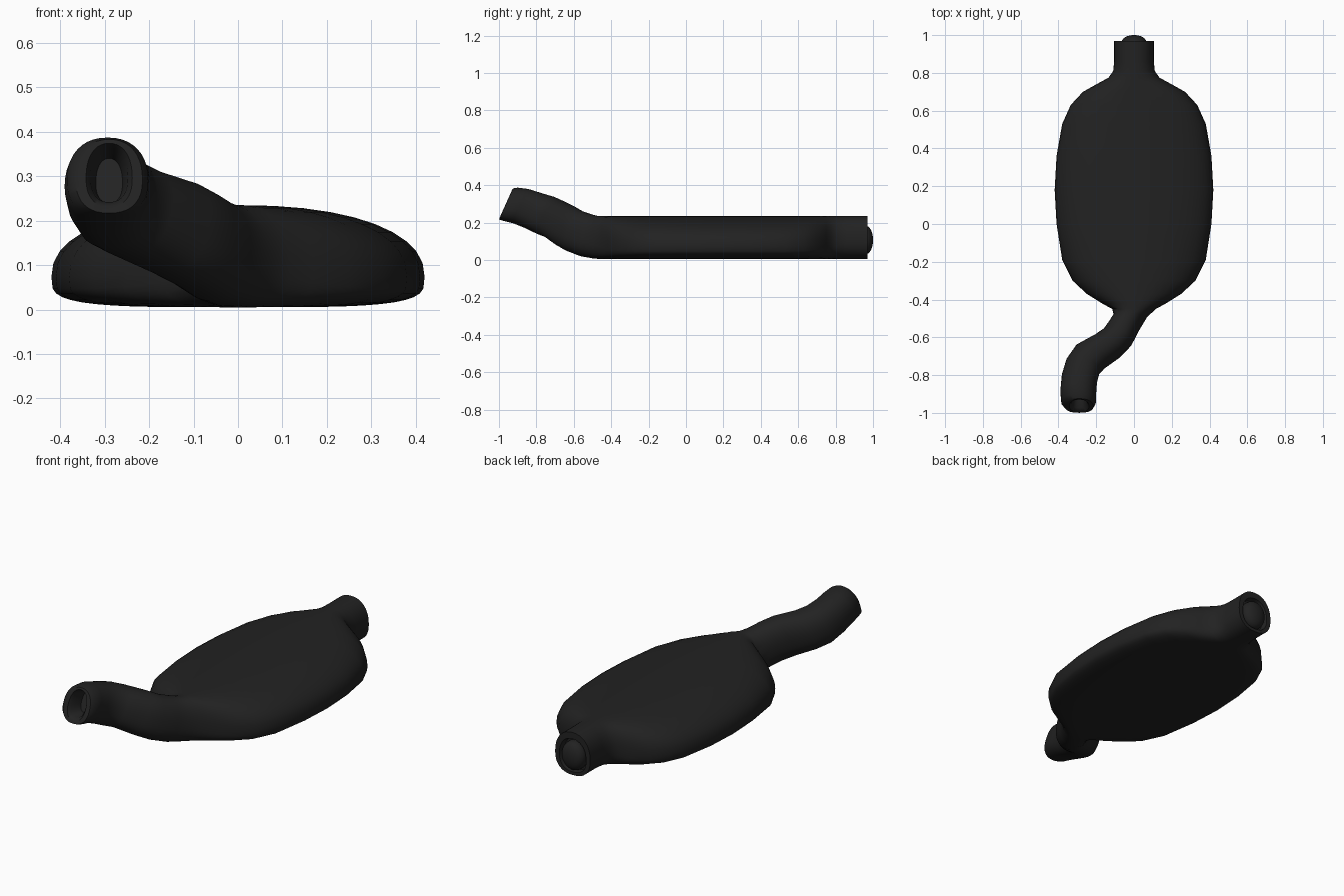
import bpy, bmesh, math
from mathutils import Vector

if "Cube" in bpy.data.objects:
    bpy.data.objects.remove(bpy.data.objects["Cube"])

N = 40  # points around each cross-section

black = bpy.data.materials.new("matte black")
black.diffuse_color = (0.016, 0.016, 0.016, 1)
black.use_nodes = True
black.node_tree.nodes["Principled BSDF"].inputs["Base Color"].default_value = black.diffuse_color


def section(left, right, lo, hi, lean=0.0, split=0.45):
    """Domed, flat-bottomed ring between two side points; lean tips its top backward."""
    l, r = Vector((*left, 0)), Vector((*right, 0))
    mid, across = (l + r) / 2, (r - l) / 2
    back = Vector((-across.y, across.x, 0)).normalized()
    zs, zc = lo + (hi - lo) * split, (lo + hi) / 2
    ring = []
    for i in range(N):
        a = 2 * math.pi * i / N
        c, s = math.cos(a), math.sin(a)
        # fuller curve below when the section is a flat-bottomed body
        e = 2 / 2.25 if s >= 0 else 2 / (2.2 + (0.47 - split) * 10)
        u = math.copysign(abs(c) ** e, c)
        v = math.copysign(abs(s) ** e, s)
        z = zs + v * ((hi - zs) if v >= 0 else (zs - lo))
        p = mid + across * u + back * (lean * (z - zc))
        ring.append((p.x, p.y, z))
    return ring


def loft(name, rings):
    bm = bmesh.new()
    vs = [[bm.verts.new(p) for p in ring] for ring in rings]
    for a, b in zip(vs, vs[1:]):
        for i in range(N):
            j = (i + 1) % N
            bm.faces.new((a[i], a[j], b[j], b[i]))
    bm.faces.new(vs[0])
    bm.faces.new(vs[-1])
    bmesh.ops.recalc_face_normals(bm, faces=bm.faces)
    me = bpy.data.meshes.new(name)
    bm.to_mesh(me)
    bm.free()
    ob = bpy.data.objects.new(name, me)
    bpy.context.collection.objects.link(ob)
    finish(ob)
    return ob


def finish(ob):
    ob.data.materials.append(black)
    bpy.ops.object.select_all(action='DESELECT')
    ob.select_set(True)
    bpy.context.view_layer.objects.active = ob
    bpy.ops.object.shade_smooth_by_angle(angle=math.radians(45))


# curved front pipe: hollow mouth, rolled rim, then the bend down to the body
rings = [
    section((-0.32, -0.88), (-0.26, -0.88), 0.24, 0.34, 0.45),
    section((-0.332, -0.945), (-0.248, -0.945), 0.242, 0.366, 0.45),
    section((-0.342, -0.962), (-0.238, -0.962), 0.232, 0.374, 0.45),
    section((-0.365, -0.962), (-0.215, -0.962), 0.217, 0.383, 0.45),
    section((-0.385, -0.94), (-0.202, -0.94), 0.21, 0.387, 0.45),
    section((-0.39, -0.88), (-0.2, -0.89), 0.197, 0.38, 0.45),
    section((-0.38, -0.79), (-0.196, -0.84), 0.17, 0.358, 0.45),
    section((-0.355, -0.71), (-0.183, -0.79), 0.14, 0.338, 0.45),
    section((-0.305, -0.64), (-0.15, -0.757), 0.12, 0.315, 0.45),
    section((-0.215, -0.592), (-0.065, -0.695), 0.08, 0.287, 0.45),
    section((-0.165, -0.56), (-0.01, -0.635), 0.05, 0.262, 0.4),
    section((-0.132, -0.515), (0.03, -0.555), 0.02, 0.245, 0.25),
    section((-0.108, -0.475), (0.07, -0.49), 0.008, 0.235, 0.1, 0.43),
]

# flattened body and rear neck: (y, half width, height share of the widest line)
for y, w, split in [
        (-0.45, 0.115, 0.40), (-0.42, 0.17, 0.36), (-0.37, 0.25, 0.32),
        (-0.30, 0.325, 0.30), (-0.19, 0.38, 0.30), (0.0, 0.41, 0.30),
        (0.18, 0.42, 0.30), (0.36, 0.41, 0.30), (0.53, 0.38, 0.30),
        (0.63, 0.335, 0.31), (0.70, 0.27, 0.33), (0.75, 0.18, 0.36),
        (0.775, 0.135, 0.40), (0.81, 0.11, 0.43), (0.86, 0.105, 0.45),
        (0.97, 0.105, 0.45)]:
    rings.append(section((-w, y), (w, y), 0.005, 0.235, 0, split))

# rear rim and socket
rings.append(section((-0.08, 0.97), (0.08, 0.97), 0.022, 0.2))
rings.append(section((-0.072, 0.94), (0.072, 0.94), 0.026, 0.194))
loft("bottle_body", rings)

# rounded plug seated in the rear socket
bpy.ops.mesh.primitive_uv_sphere_add(segments=32, ring_count=16, location=(0, 0.945, 0.107))
plug = bpy.context.object
plug.name = "rear_plug"
for v in plug.data.vertices:
    v.co.x *= 0.068
    v.co.z *= 0.078
    v.co.y = 0.055 * math.copysign(abs(v.co.y) ** 0.7, v.co.y)
finish(plug)
